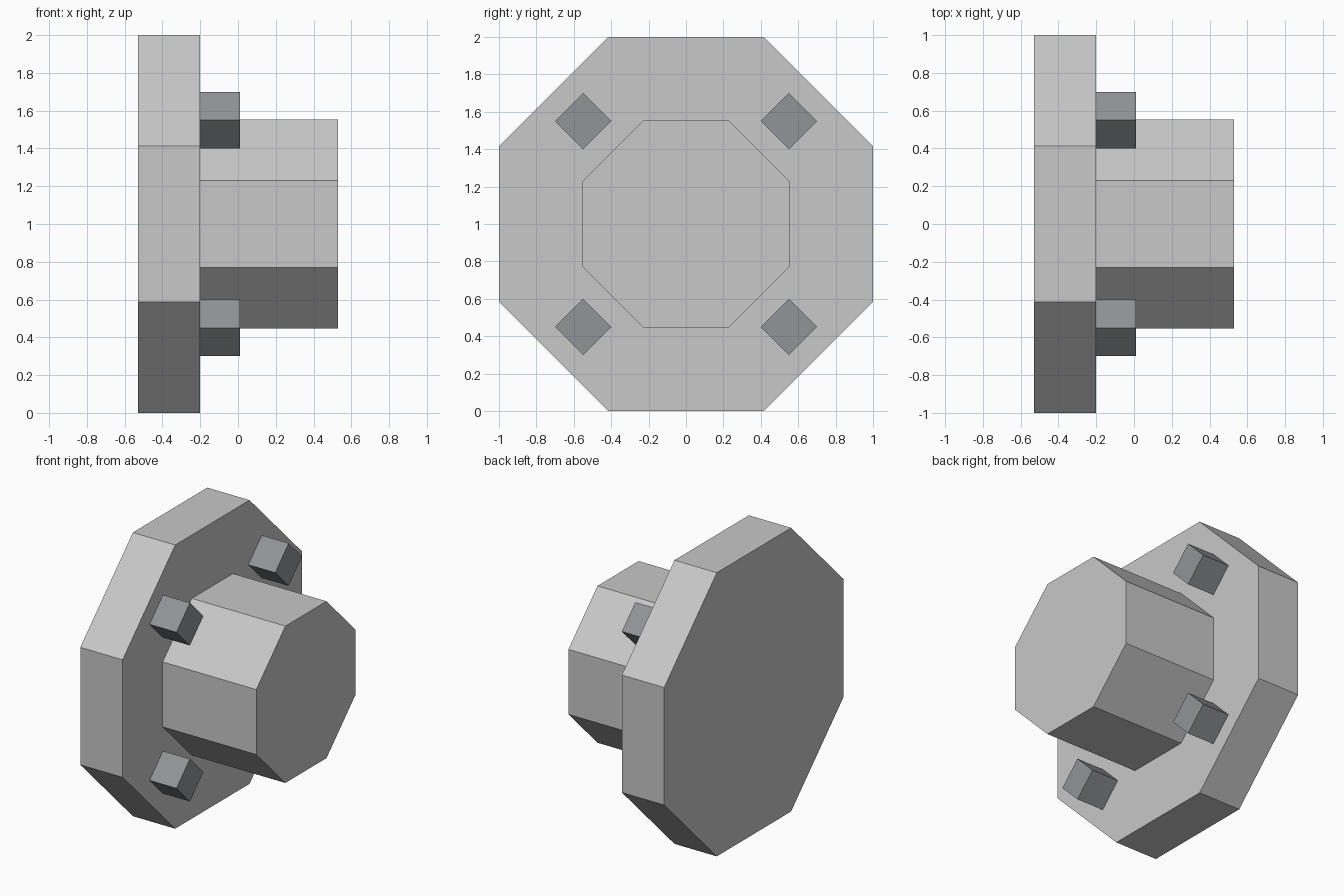
import bpy, bmesh, math

if "Cube" in bpy.data.objects:
    bpy.data.objects.remove(bpy.data.objects["Cube"])


def material(name, rgb):
    m = bpy.data.materials.new(name)
    m.diffuse_color = (*rgb, 1.0)
    m.use_nodes = True
    m.node_tree.nodes["Principled BSDF"].inputs["Base Color"].default_value = m.diffuse_color
    return m


light_grey = material("light_grey_metal", (0.58, 0.58, 0.58))
dark_grey = material("dark_grey_steel", (0.29, 0.295, 0.31))


def prism(name, sides, radius, x0, x1, y, z, start, mat):
    """Closed prism along the x axis."""
    bm = bmesh.new()
    angles = [start + 2 * math.pi * i / sides for i in range(sides)]
    base = bm.faces.new([bm.verts.new((x0, y + radius * math.cos(a), z + radius * math.sin(a)))
                         for a in angles])
    out = bmesh.ops.extrude_face_region(bm, geom=[base], use_keep_orig=True)
    top = [v for v in out["geom"] if isinstance(v, bmesh.types.BMVert)]
    bmesh.ops.translate(bm, verts=top, vec=(x1 - x0, 0, 0))
    bmesh.ops.recalc_face_normals(bm, faces=bm.faces)
    mesh = bpy.data.meshes.new(name)
    bm.to_mesh(mesh)
    bm.free()
    mesh.materials.append(mat)
    obj = bpy.data.objects.new(name, mesh)
    bpy.context.collection.objects.link(obj)
    return obj


flat = math.pi / 8             # turns octagon flats to the axes
corner = 1 / math.cos(flat)    # flat distance to corner radius

# Flange plate and hub
prism("flange", 8, 1.0 * corner, -0.53, -0.20, 0, 1, flat, light_grey)
prism("hub", 8, 0.553 * corner, -0.20, 0.53, 0, 1, flat, light_grey)

# Four diamond-shaped bolts
for i, (sy, sz) in enumerate([(-1, -1), (1, -1), (1, 1), (-1, 1)]):
    prism(f"bolt_{i + 1}", 4, 0.15, -0.20, 0.01, 0.55 * sy, 1 + 0.55 * sz, 0, dark_grey)
